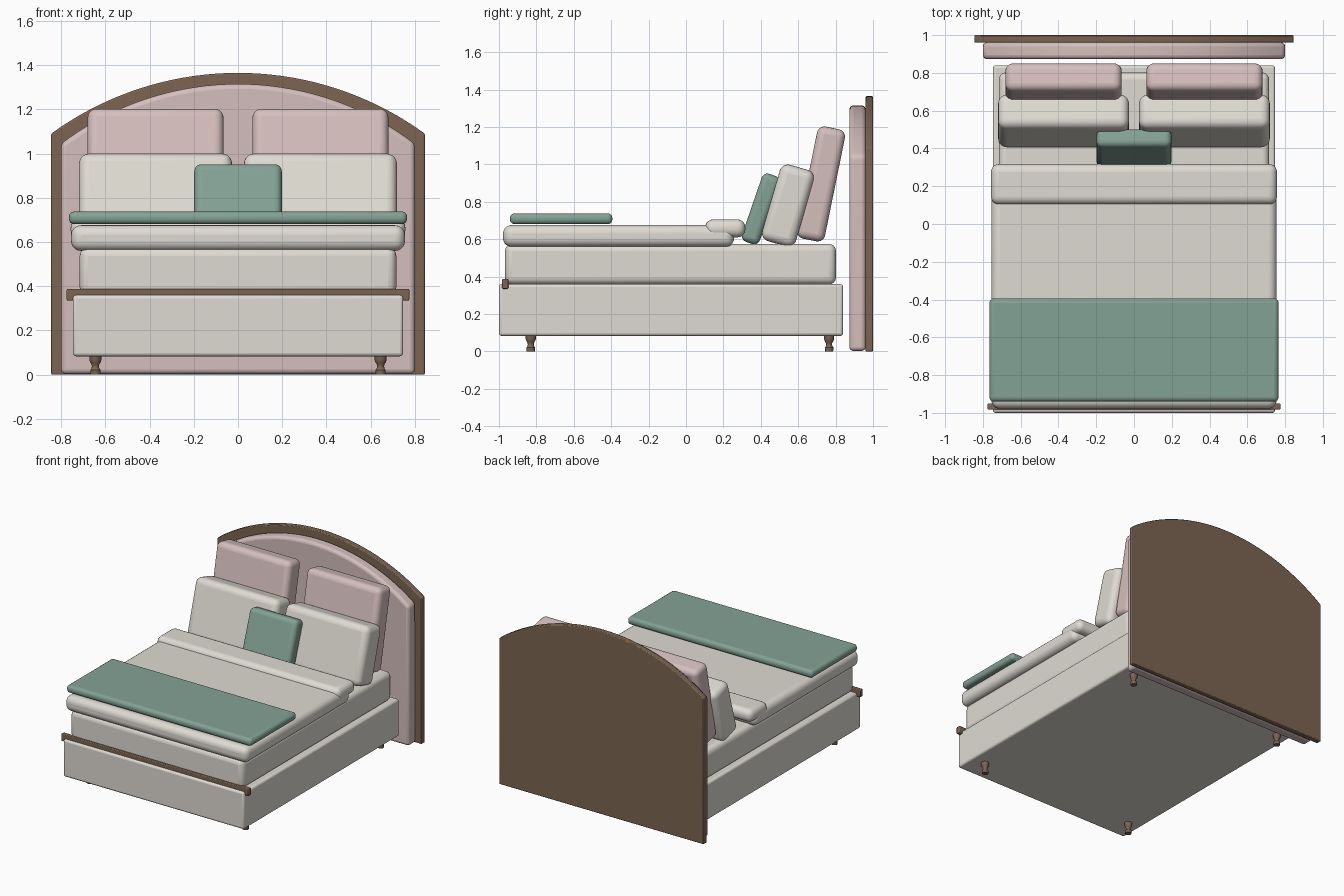
import bpy, bmesh, math
from mathutils import Matrix

if "Cube" in bpy.data.objects:
    bpy.data.objects.remove(bpy.data.objects["Cube"])


def material(name, rgb):
    m = bpy.data.materials.new(name)
    m.diffuse_color = (*rgb, 1)
    m.use_nodes = True
    m.node_tree.nodes["Principled BSDF"].inputs["Base Color"].default_value = m.diffuse_color
    return m


CREAM = material("cream_fabric", (0.74, 0.71, 0.65))
PINK = material("pink_fabric", (0.66, 0.52, 0.51))
GREEN = material("green_fabric", (0.23, 0.36, 0.30))
WOOD = material("wood", (0.20, 0.13, 0.085))


def finish(name, bm, mat, bevel=0.0, segments=4):
    bmesh.ops.recalc_face_normals(bm, faces=bm.faces)
    mesh = bpy.data.meshes.new(name)
    bm.to_mesh(mesh)
    bm.free()
    mesh.materials.append(mat)
    ob = bpy.data.objects.new(name, mesh)
    bpy.context.collection.objects.link(ob)
    if bevel:
        mod = ob.modifiers.new("bevel", 'BEVEL')
        mod.width, mod.segments = bevel, segments
        mod.limit_method, mod.angle_limit = 'ANGLE', math.radians(30)
    bpy.ops.object.select_all(action='DESELECT')
    ob.select_set(True)
    bpy.context.view_layer.objects.active = ob
    bpy.ops.object.shade_smooth_by_angle(angle=math.radians(35))
    return ob


def box(name, x, y, z, mat, bevel, segments=4):
    """Rounded box from (min, max) ranges."""
    bm = bmesh.new()
    bmesh.ops.create_cube(bm, size=1, matrix=Matrix.Diagonal(
        (x[1] - x[0], y[1] - y[0], z[1] - z[0], 1)))
    ob = finish(name, bm, mat, bevel, segments)
    ob.location = [(r[0] + r[1]) / 2 for r in (x, y, z)]
    return ob


def pillow(name, cx, cy, cz, size, lean, mat, bevel):
    w, t, h = (s / 2 for s in size)
    ob = box(name, (-w, w), (-t, t), (-h, h), mat, bevel, 5)
    ob.location = (cx, cy, cz)
    ob.rotation_euler.x = -math.radians(lean)


def arched_slab(name, half, shoulder, apex, y0, y1, mat, bevel, segments, z0=0.0):
    """Upright board with a circular-arc top."""
    rise = apex - shoulder
    rad = (half ** 2 + rise ** 2) / (2 * rise)
    a, n = math.asin(half / rad), 36
    pts = [(-half, z0), (half, z0)]
    for i in range(n + 1):
        t = a - 2 * a * i / n
        pts.append((rad * math.sin(t), apex - rad + rad * math.cos(t)))
    bm = bmesh.new()
    face = bm.faces.new([bm.verts.new((px, y0, pz)) for px, pz in pts])
    ext = bmesh.ops.extrude_face_region(bm, geom=[face])
    bmesh.ops.translate(bm, vec=(0, y1 - y0, 0),
                        verts=[v for v in ext["geom"] if isinstance(v, bmesh.types.BMVert)])
    return finish(name, bm, mat, bevel, segments)


def turned_leg(name, x, y):
    profile = [(0.022, 0), (0.023, 0.022), (0.018, 0.027), (0.016, 0.036), (0.017, 0.045),
               (0.023, 0.055), (0.027, 0.066), (0.027, 0.09)]
    n, bm = 20, bmesh.new()
    rings = [[bm.verts.new((x + r * math.cos(2 * math.pi * i / n),
                            y + r * math.sin(2 * math.pi * i / n), z)) for i in range(n)]
             for r, z in profile]
    for lo, hi in zip(rings, rings[1:]):
        for i in range(n):
            bm.faces.new((lo[i], lo[(i + 1) % n], hi[(i + 1) % n], hi[i]))
    bm.faces.new(rings[0])
    bm.faces.new(rings[-1])
    finish(name, bm, WOOD)


# headboard: wooden back and upholstered panel
arched_slab("headboard_frame", 0.845, 1.09, 1.365, 0.96, 1.0, WOOD, 0.006, 2)
arched_slab("headboard_panel", 0.80, 1.045, 1.315, 0.873, 0.961, PINK, 0.022, 4, 0.003)

# bed base, foot rail and legs
box("bed_base", (-0.747, 0.747), (-1.0, 0.84), (0.083, 0.36), CREAM, 0.015, 3)
box("foot_rail", (-0.775, 0.775), (-0.983, -0.95), (0.335, 0.388), WOOD, 0.005, 2)
for side, sx in (("left", -1), ("right", 1)):
    turned_leg("front_leg_" + side, sx * 0.645, -0.83)
    turned_leg("back_leg_" + side, sx * 0.645, 0.765)

# mattress and bedding
box("mattress", (-0.716, 0.716), (-0.968, 0.802), (0.358, 0.575), CREAM, 0.038)
box("duvet", (-0.755, 0.755), (-0.978, 0.257), (0.56, 0.676), CREAM, 0.045, 5)
box("duvet_fold", (-0.757, 0.757), (0.103, 0.317), (0.61, 0.706), CREAM, 0.042, 5)
box("throw_blanket", (-0.765, 0.765), (-0.941, -0.394), (0.681, 0.738), GREEN, 0.024)

# pillows, propped against the headboard
for side, sx in (("left", -1), ("right", 1)):
    pillow("back_pillow_" + side, sx * 0.373, 0.722, 0.8955, (0.615, 0.152, 0.611), 11.5, PINK, 0.04)
    pillow("front_pillow_" + side, sx * 0.373, 0.545, 0.78, (0.692, 0.188, 0.425), 16.2, CREAM, 0.045)
pillow("accent_cushion", 0, 0.40, 0.762, (0.396, 0.10, 0.384), 19, GREEN, 0.032)
